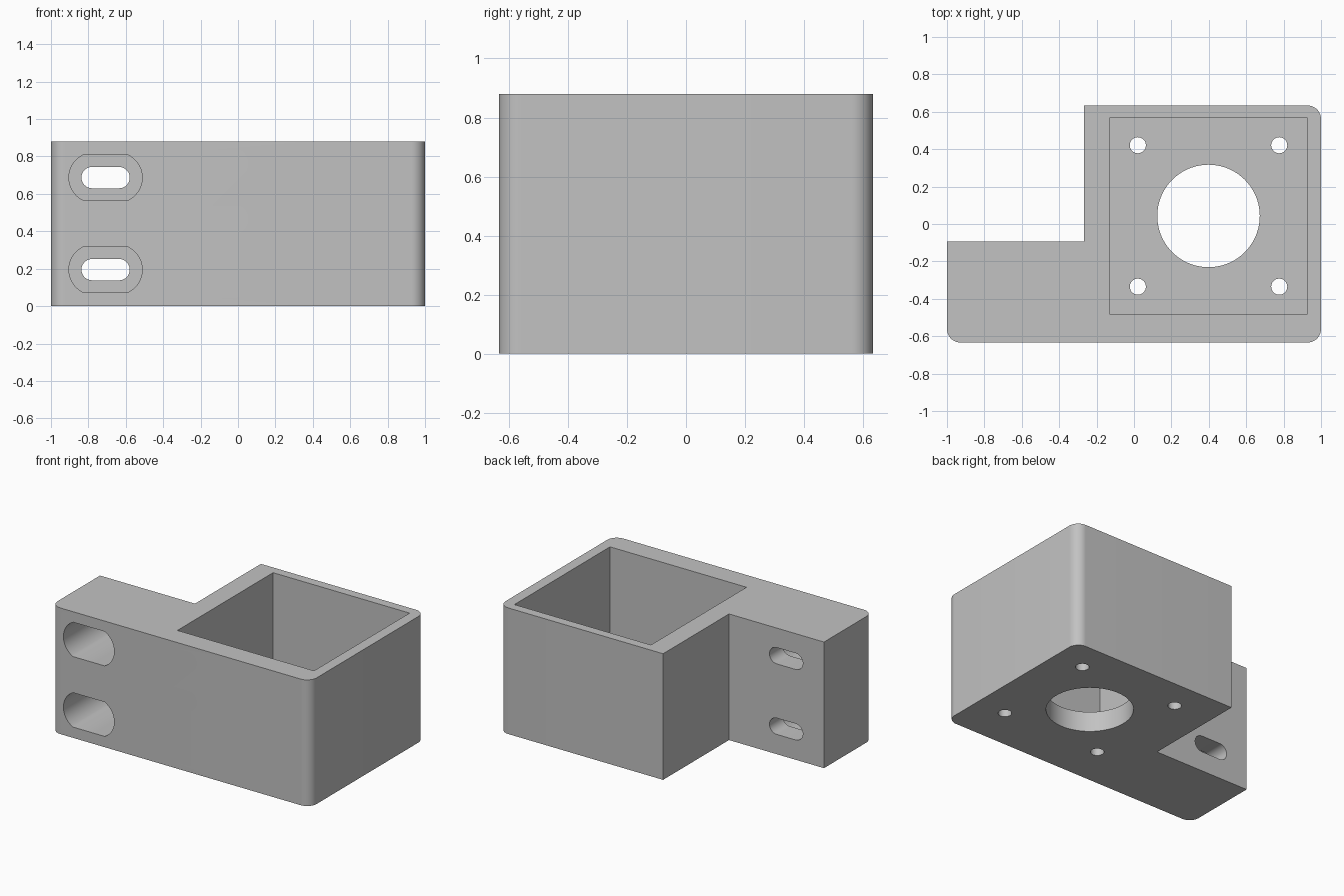
import bpy, bmesh
from math import sin, cos, pi, asin
from mathutils import Matrix, Vector

cube = bpy.data.objects.get("Cube")
if cube:
    bpy.data.objects.remove(cube, do_unlink=True)

grey = bpy.data.materials.new("grey plastic")
grey.use_nodes = True
colour = (0.54, 0.54, 0.54, 1)
grey.diffuse_color = colour
grey.node_tree.nodes["Principled BSDF"].inputs["Base Color"].default_value = colour

HEIGHT = 0.88
FLOOR = 0.14
BACK = 0.634
CENTRE = Vector((0.3985, 0.043))   # motor axis
FRONT_UP = Matrix.Rotation(pi / 2, 4, "X")   # profile xy -> world xz, depth -> -y


def arc(cx, cy, r, start, end, steps):
    return [(cx + r * cos(start + (end - start) * i / steps),
             cy + r * sin(start + (end - start) * i / steps)) for i in range(steps + 1)]


def circle(cx, cy, r, steps):
    return arc(cx, cy, r, 0, 2 * pi, steps)[:-1]


def slot(cx, cy, offset, r, half):
    """Two end arcs of radius r, trimmed flat at +-half."""
    a = asin(min(1, half / r))
    return arc(cx + offset, cy, r, -a, a, 24) + arc(cx - offset, cy, r, pi - a, pi + a, 24)


def prism(name, outline, low, high, matrix=Matrix()):
    """Extrude a closed outline between two depths."""
    bm = bmesh.new()
    face = bm.faces.new([bm.verts.new((x, y, low)) for x, y in outline])
    top = bmesh.ops.extrude_face_region(bm, geom=[face])["geom"]
    verts = [v for v in top if isinstance(v, bmesh.types.BMVert)]
    bmesh.ops.translate(bm, verts=verts, vec=(0, 0, high - low))
    bmesh.ops.recalc_face_normals(bm, faces=bm.faces)
    bm.transform(matrix)
    mesh = bpy.data.meshes.new(name)
    bm.to_mesh(mesh)
    bm.free()
    obj = bpy.data.objects.new(name, mesh)
    bpy.context.collection.objects.link(obj)
    mesh.materials.append(grey)
    return obj


# L-shaped body with three rounded vertical corners
R = 0.073
outline = (arc(-1 + R, -BACK + R, R, pi, 1.5 * pi, 12)
           + arc(1 - R, -BACK + R, R, 1.5 * pi, 2 * pi, 12)
           + arc(1 - R, BACK - R, R, 0, pi / 2, 12)
           + [(-0.267, BACK), (-0.267, -0.093), (-1, -0.093)])
body = prism("motor_bracket", outline, 0, HEIGHT)

# Motor pocket, shaft opening and four screw holes
half = 0.527
pocket = [CENTRE + Vector((sx * half, sy * half))
          for sx, sy in ((-1, -1), (1, -1), (1, 1), (-1, 1))]
cutters = [prism("pocket_cutter", pocket, FLOOR, 1),
           prism("shaft_cutter", circle(*CENTRE, 0.274, 72), -0.1, FLOOR + 0.1)]
for sx in (-1, 1):
    for sy in (-1, 1):
        hole = circle(CENTRE.x + sx * 0.378, CENTRE.y + sy * 0.378, 0.043, 32)
        cutters.append(prism("screw_cutter", hole, -0.1, FLOOR + 0.1))

# Two mounting slots, counterbored from the front
for z in (0.195, 0.687):
    cutters.append(prism("slot_cutter", slot(-0.708, z, 0.072, 0.057, 0.057),
                         0, 0.5, FRONT_UP))
    cutters.append(prism("counterbore_cutter", slot(-0.708, z, 0.062, 0.134, 0.12),
                         0.24, 0.8, FRONT_UP))

# Cut the body and drop the cutters
bpy.ops.object.select_all(action="DESELECT")
body.select_set(True)
bpy.context.view_layer.objects.active = body
for cutter in cutters:
    cutter.hide_render = True
    mod = body.modifiers.new("cut", "BOOLEAN")
    mod.operation = "DIFFERENCE"
    mod.solver = "EXACT"
    mod.object = cutter
    bpy.ops.object.modifier_apply(modifier=mod.name)
    bpy.data.objects.remove(cutter, do_unlink=True)

bpy.ops.object.shade_smooth_by_angle(angle=pi / 6)
